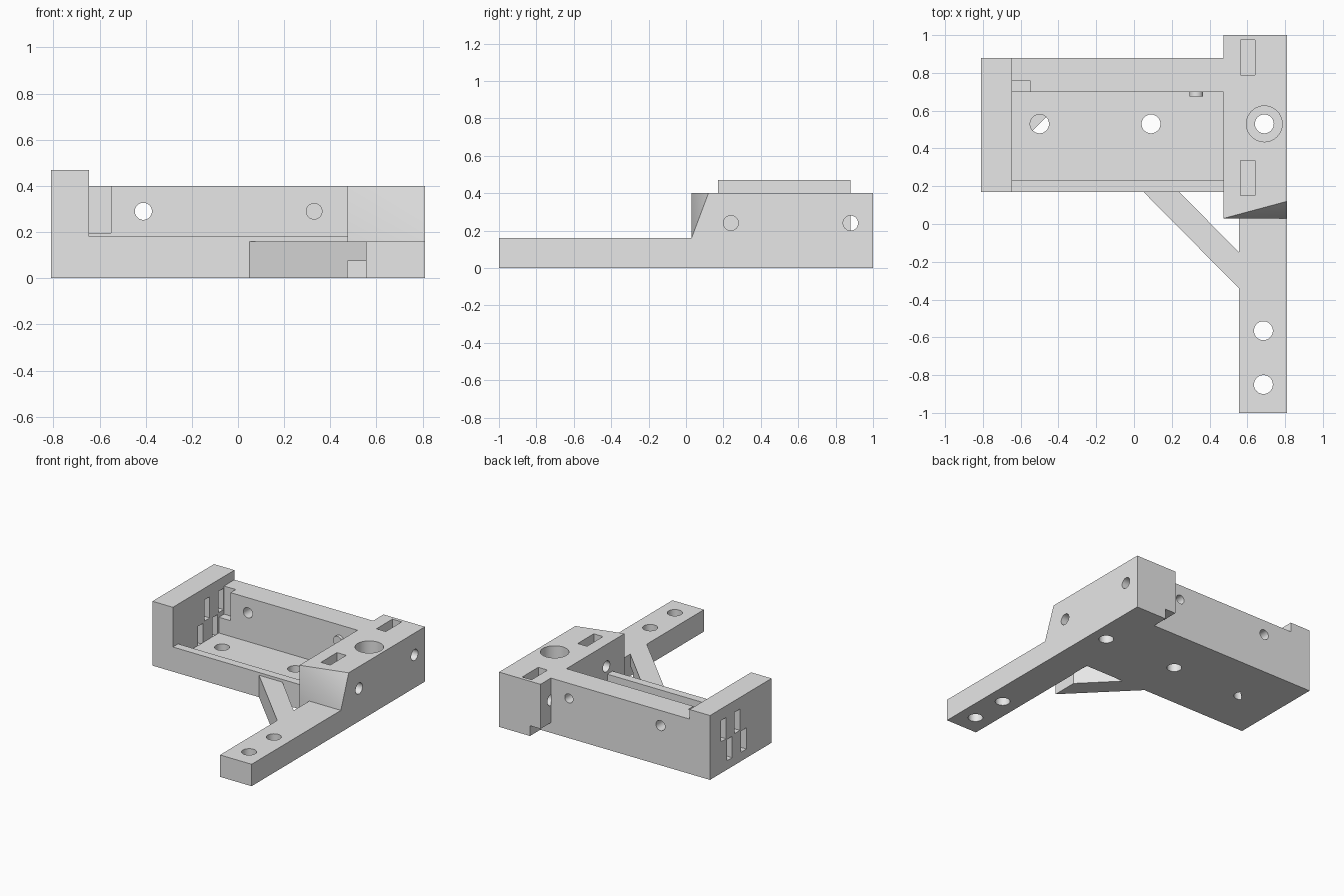
import bpy, bmesh, math
from mathutils import Matrix, Vector

cube = bpy.data.objects.get("Cube")
if cube:
    bpy.data.objects.remove(cube, do_unlink=True)

grey = bpy.data.materials.new("plain grey")
grey.use_nodes = True
grey.diffuse_color = (0.8, 0.8, 0.8, 1)
grey.node_tree.nodes["Principled BSDF"].inputs["Base Color"].default_value = (0.8, 0.8, 0.8, 1)


def finish(name, bm):
    bmesh.ops.recalc_face_normals(bm, faces=bm.faces)
    mesh = bpy.data.meshes.new(name)
    bm.to_mesh(mesh)
    bm.free()
    mesh.materials.append(grey)
    ob = bpy.data.objects.new(name, mesh)
    bpy.context.collection.objects.link(ob)
    return ob


def box(name, x, y, z):
    bm = bmesh.new()
    bmesh.ops.create_cube(bm, size=1)
    for v in bm.verts:
        v.co = Vector(r[0] if c < 0 else r[1] for c, r in zip(v.co, (x, y, z)))
    return finish(name, bm)


def prism(name, points, offset):
    """Extrude a flat outline of 3D points along an offset."""
    bm = bmesh.new()
    face = bm.faces.new([bm.verts.new(p) for p in points])
    new = bmesh.ops.extrude_face_region(bm, geom=[face])["geom"]
    bmesh.ops.translate(bm, vec=offset, verts=[g for g in new if isinstance(g, bmesh.types.BMVert)])
    return finish(name, bm)


def rod(name, start, end, radius):
    """Cylinder between two points."""
    a, b = Vector(start), Vector(end)
    turn = (b - a).to_track_quat('Z', 'Y').to_matrix().to_4x4()
    bm = bmesh.new()
    bmesh.ops.create_cone(bm, cap_ends=True, segments=40, radius1=radius, radius2=radius,
                          depth=(b - a).length, matrix=Matrix.Translation((a + b) / 2) @ turn)
    return finish(name, bm)


def activate(ob):
    bpy.ops.object.select_all(action='DESELECT')
    ob.select_set(True)
    bpy.context.view_layer.objects.active = ob


def cut(ob, cutters, operation='DIFFERENCE'):
    for c in cutters:
        c.hide_render = True
        mod = ob.modifiers.new("cut", 'BOOLEAN')
        mod.operation, mod.solver, mod.object = operation, 'EXACT', c
        activate(ob)
        bpy.ops.object.modifier_apply(modifier=mod.name)
        bpy.data.objects.remove(c, do_unlink=True)


def smooth(ob):
    activate(ob)
    bpy.ops.object.shade_smooth_by_angle(angle=math.radians(30))


def drill(x, y, r=0.05):
    return rod("drill", (x, y, -0.1), (x, y, 0.6), r)


XL, XI, XW, XR = -0.81, -0.645, 0.475, 0.81     # end block, tray, wing limits
YF, YB = 0.17, 0.88                             # tray front and back

# End block with four through slots in two staggered rows
end_block = box("end_block", (XL, XI), (YF, YB), (0, 0.47))
cut(end_block, [box("slot", (-1, -0.5), (y - 0.03, y + 0.03), (z, z + 0.155))
                for y, z in ((0.725, 0.23), (0.655, 0.065), (0.565, 0.23), (0.49, 0.065))])

# Tray: front lip, floor and thick back wall
section = [(YF, 0), (YB, 0), (YB, 0.4), (0.7, 0.4), (0.7, 0.08), (0.23, 0.08), (0.23, 0.18), (YF, 0.18)]
tray = prism("tray", [(XI, y, z) for y, z in section], (XW - XI, 0, 0))
cut(tray, [rod("peg", (0.33, 0.675, 0.29), (0.33, 0.75, 0.29), 0.036)], 'UNION')
cut(tray, [box("corner_notch", (-0.7, -0.55), (0.65, 0.76), (0.195, 0.5)),
           rod("wall_hole", (-0.41, 0.6, 0.29), (-0.41, 1, 0.29), 0.037),
           rod("blind_hole", (0.33, 0.69, 0.29), (0.33, 1, 0.29), 0.033),
           drill(-0.5, 0.53), drill(0.09, 0.53)])

# Thin half cover under one floor hole
half = [math.radians(45 + 180 * i / 12) for i in range(13)]
prism("hole_cover", [(-0.5 + 0.052 * math.cos(a), 0.53 + 0.052 * math.sin(a), 0) for a in half],
      (0, 0, 0.005))

# Wing block with a twisted front corner
bm = bmesh.new()
fl, fr, br, bl = [bm.verts.new((x, y, 0)) for x, y in ((XW, 0.03), (XR, 0.03), (XR, 1), (XW, 1))]
ml, mr = [bm.verts.new((x, 0.03, 0.16)) for x in (XW, XR)]
tfl, tfr, tbr, tbl = [bm.verts.new((x, y, 0.4)) for x, y in ((XW, 0.03), (XR, 0.12), (XR, 1), (XW, 1))]
for loop in ((fl, bl, br, fr), (fl, fr, mr, ml), (ml, mr, tfl), (mr, tfr, tfl),
             (fr, br, tbr, tfr, mr), (br, bl, tbl, tbr), (bl, fl, ml, tfl, tbl), (tfl, tfr, tbr, tbl)):
    bm.faces.new(loop)
wing = finish("wing_block", bm)
groove = ((0.4, 0.56), (-0.1, 0.075))
cut(wing, [box("groove", groove[0], y, groove[1]) for y in ((-0.5, YF), (YB, 1.2))]
    + [box("nut_slot", (0.565, 0.64), y, (0.15, 0.6)) for y in ((0.15, 0.335), (0.79, 0.975))]
    + [rod("screw_hole", (0.3, y, 0.24), (1, y, 0.24), 0.04) for y in (0.24, YB)]
    + [drill(0.69, 0.53), rod("counterbore", (0.69, 0.53, 0.16), (0.69, 0.53, 0.6), 0.095)])

# Long mounting arm
arm = box("arm", (0.555, XR), (-1, 0.03), (0, 0.16))
cut(arm, [drill(0.685, y) for y in (-0.565, -0.85)])

# Diagonal brace, relieved underneath near the arm
brace = prism("brace", [(0.05, YF, 0), (0.24, YF, 0), (0.555, -0.15, 0), (0.555, -0.34, 0)], (0, 0, 0.16))
cut(brace, [box("relief", (XW, 0.6), (-0.6, YF), groove[1])])

for part in (end_block, tray, wing, arm, brace):
    smooth(part)
